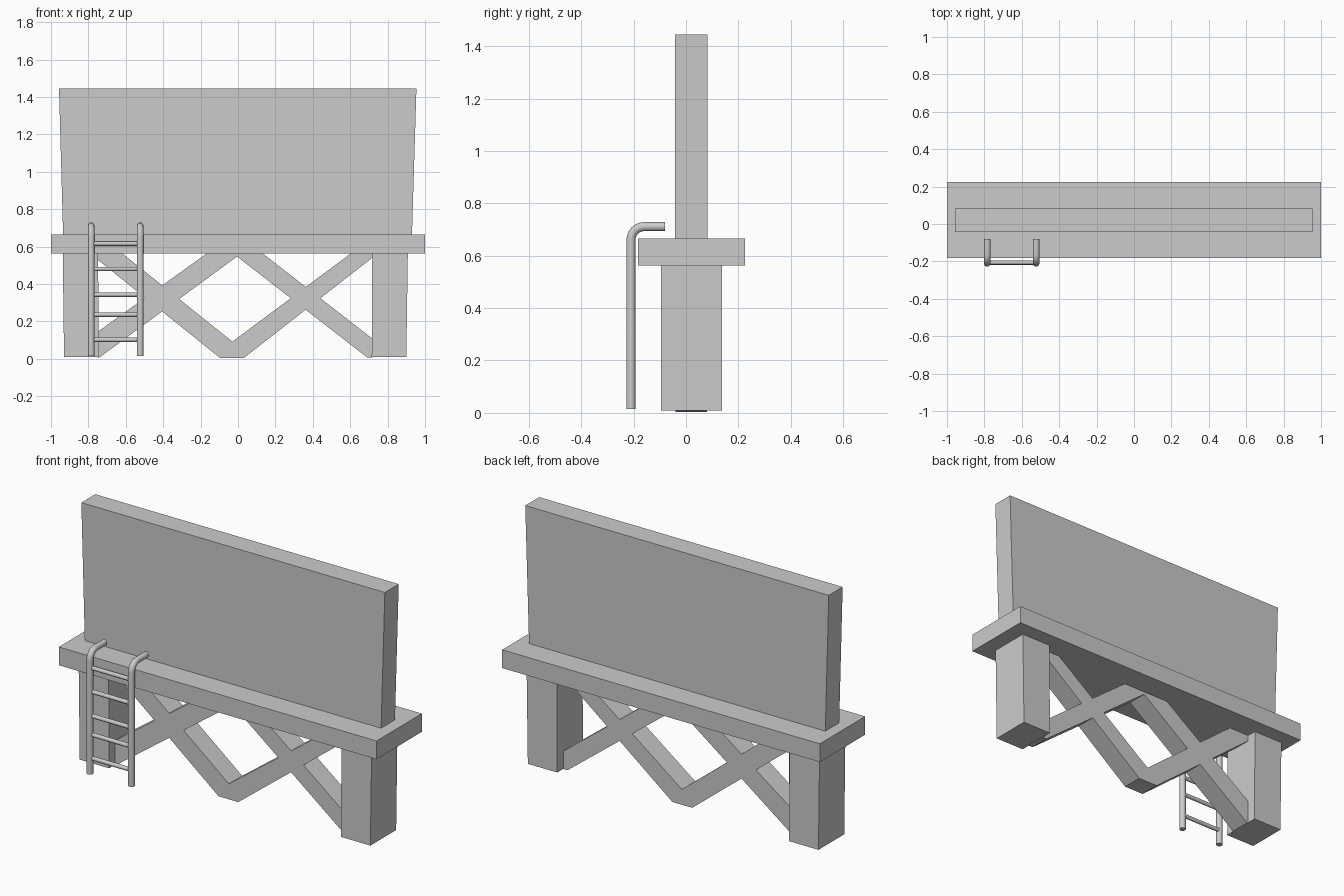
import bpy, math

if "Cube" in bpy.data.objects:
    bpy.data.objects.remove(bpy.data.objects["Cube"])


def mesh_object(name, verts, faces):
    mesh = bpy.data.meshes.new(name)
    mesh.from_pydata(verts, [], faces)
    mesh.update()
    obj = bpy.data.objects.new(name, mesh)
    bpy.context.collection.objects.link(obj)
    return obj


def prism(name, profile, y0, y1):
    """Extrude a counter-clockwise x-z profile from y0 (front) to y1 (back)."""
    n = len(profile)
    verts = [(x, y, z) for y in (y0, y1) for x, z in profile]
    faces = [tuple(range(n)), tuple(reversed(range(n, 2 * n)))]
    faces += [(i, i + n, (i + 1) % n + n, (i + 1) % n) for i in range(n)]
    return mesh_object(name, verts, faces)


def tube(name, points, radius):
    """Round bar with closed ends along a path."""
    curve = bpy.data.curves.new(name, 'CURVE')
    curve.dimensions = '3D'
    curve.bevel_depth = radius
    curve.bevel_resolution = 3
    curve.use_fill_caps = True
    spline = curve.splines.new('POLY')
    spline.points.add(len(points) - 1)
    for p, co in zip(spline.points, points):
        p.co = (*co, 1)
    obj = bpy.data.objects.new(name, curve)
    bpy.context.collection.objects.link(obj)
    bpy.ops.object.select_all(action='DESELECT')
    obj.select_set(True)
    bpy.context.view_layer.objects.active = obj
    bpy.ops.object.convert(target='MESH')
    bpy.ops.object.shade_smooth_by_angle(angle=math.radians(40))


# Sign board, slightly wider at the top
prism("sign_board", [(-0.935, 0.66), (0.93, 0.66), (0.954, 1.445), (-0.957, 1.445)], -0.042, 0.083)

# Walkway platform
prism("platform", [(-1, 0.562), (1, 0.562), (1, 0.666), (-1, 0.666)], -0.183, 0.225)

# Legs
prism("left_leg", [(-0.93, 0.01), (-0.745, 0.01), (-0.748, 0.565), (-0.937, 0.565)], -0.095, 0.137)
prism("right_leg", [(0.715, 0.01), (0.9, 0.01), (0.908, 0.565), (0.718, 0.565)], -0.095, 0.137)

# Crossed braces between the legs
braces = {
    "brace_left_falling": [(-0.75, 0.53), (-0.095, 0.004), (0.03, 0.004), (-0.03, 0.092),
                           (-0.62, 0.565), (-0.75, 0.565)],
    "brace_left_rising": [(-0.75, 0.008), (-0.74, 0.008), (-0.005, 0.547), (0.02, 0.565),
                          (-0.165, 0.565), (-0.75, 0.145)],
    "brace_right_rising": [(-0.095, 0.004), (0.03, 0.004), (0.72, 0.542), (0.72, 0.565),
                           (0.605, 0.565), (-0.03, 0.092)],
    "brace_right_falling": [(-0.03, 0.565), (-0.005, 0.547), (0.69, 0.008), (0.72, 0.008),
                            (0.72, 0.107), (0.13, 0.565)],
}
for name, profile in braces.items():
    prism(name, profile, -0.04, 0.08)

# Ladder rails, hooked over the platform edge
RAIL_Y, TOP_Z, BEND = -0.21, 0.711, 0.05
left_x, right_x = -0.785, -0.523
for side, x in (("left", left_x), ("right", right_x)):
    path = [(x, RAIL_Y, 0.015)]
    for i in range(7):
        a = math.radians(15 * i)
        path.append((x, RAIL_Y + BEND * (1 - math.cos(a)), TOP_Z - BEND + BEND * math.sin(a)))
    path.append((x, -0.08, TOP_Z))
    tube(f"ladder_rail_{side}", path, 0.018)

# Ladder rungs
for i, z in enumerate((0.102, 0.236, 0.343, 0.481, 0.616)):
    tube(f"ladder_rung_{i + 1}", [(left_x, -0.206, z), (right_x, -0.206, z)], 0.012)
